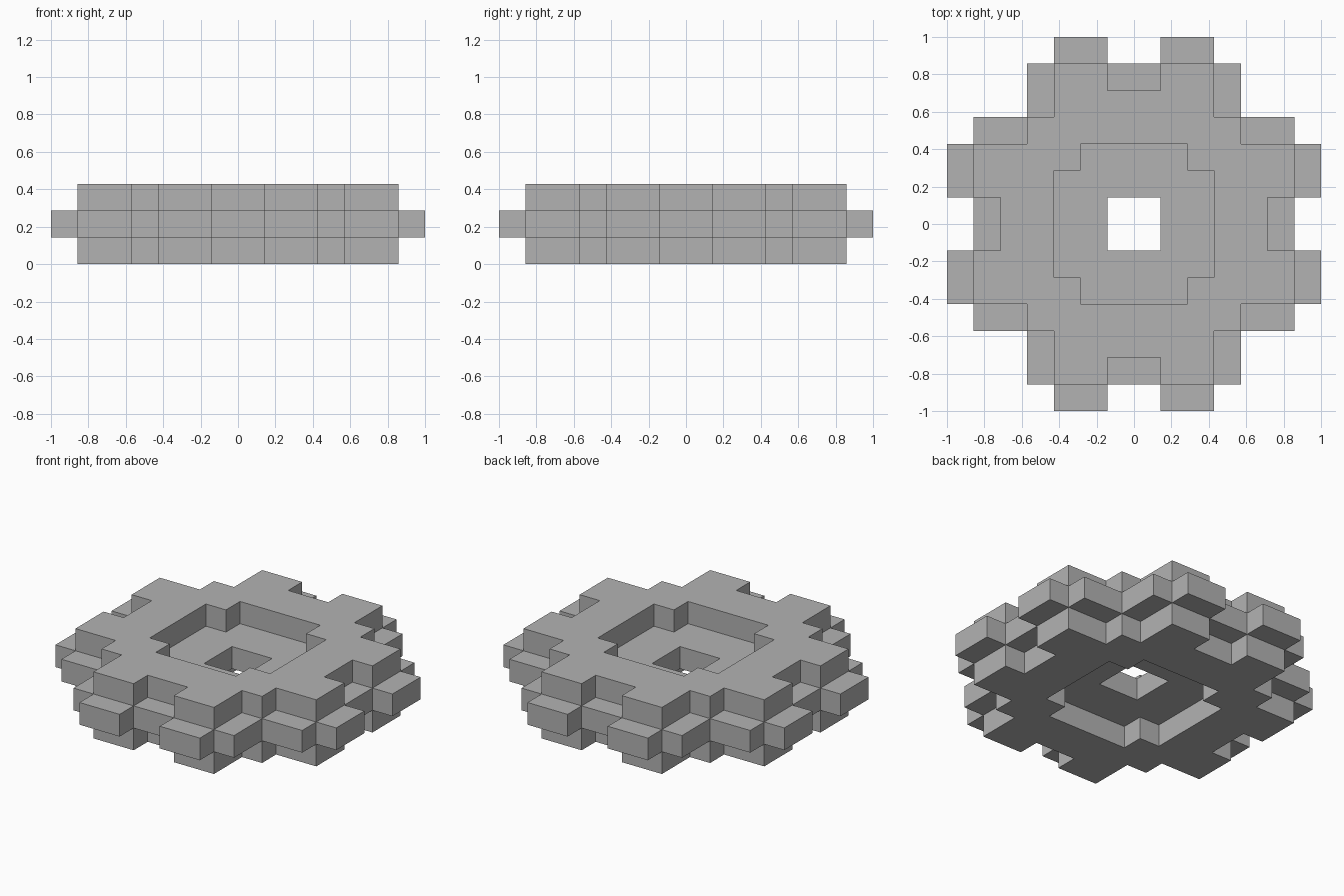
import bpy
import bmesh
from mathutils import Vector

UNIT = 1 / 7  # edge length of one block

cube = bpy.data.objects.get("Cube")
if cube:
    bpy.data.objects.remove(cube, do_unlink=True)

grey = bpy.data.materials.new("stone grey")
grey.use_nodes = True
colour = (0.45, 0.45, 0.45, 1)
grey.diffuse_color = colour
grey.node_tree.nodes["Principled BSDF"].inputs["Base Color"].default_value = colour


def four_way(quarter):
    """Repeat a quarter outline around the centre in right-angle turns."""
    points = []
    for _ in range(4):
        points += quarter
        quarter = [(-y, x) for x, y in quarter]
    return points


def make_layer(name, outer, hole, level):
    """Fill between two stepped outlines and raise it by one block."""
    bm = bmesh.new()
    for quarter in (outer, hole):
        verts = [bm.verts.new(Vector((x, y, level)) * UNIT)
                 for x, y in four_way(quarter)]
        for i, v in enumerate(verts):
            bm.edges.new((verts[i - 1], v))
    bmesh.ops.triangle_fill(bm, edges=bm.edges[:], use_beauty=True, normal=(0, 0, 1))
    raised = bmesh.ops.extrude_face_region(bm, geom=bm.faces[:], use_keep_orig=True)
    top = [g for g in raised["geom"] if isinstance(g, bmesh.types.BMVert)]
    bmesh.ops.translate(bm, verts=top, vec=(0, 0, UNIT))
    bmesh.ops.recalc_face_normals(bm, faces=bm.faces[:])

    mesh = bpy.data.meshes.new(name)
    bm.to_mesh(mesh)
    bm.free()
    mesh.materials.append(grey)
    bpy.context.collection.objects.link(bpy.data.objects.new(name, mesh))


# Quarter outlines in blocks
plate_edge = [(5, 1), (6, 1), (6, 3), (4, 3), (4, 4), (3, 4), (3, 6), (1, 6), (1, 5)]
plate_hole = [(3, 2), (2, 2), (2, 3)]
core_edge = [(6, 1), (7, 1), (7, 3), (6, 3), (6, 4), (4, 4),
             (4, 6), (3, 6), (3, 7), (1, 7), (1, 6)]
core_hole = [(1, 1)]

# Wide toothed core between two matching plates
make_layer("bottom_plate", plate_edge, plate_hole, 0)
make_layer("toothed_core", core_edge, core_hole, 1)
make_layer("top_plate", plate_edge, plate_hole, 2)
